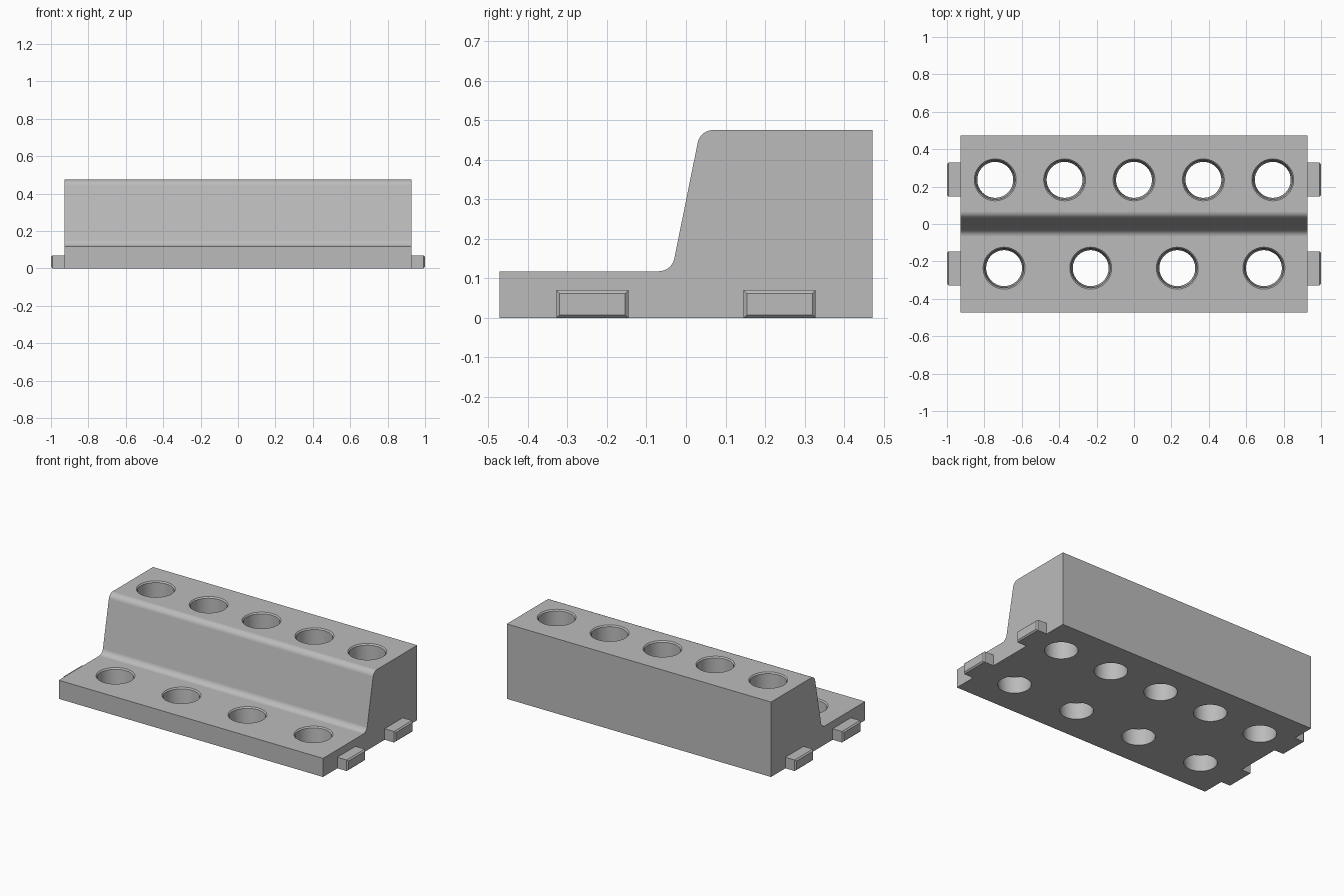
import bpy, bmesh, math
from mathutils import Vector

if "Cube" in bpy.data.objects:
    bpy.data.objects.remove(bpy.data.objects["Cube"])

HALF_X, HALF_Y = 0.927, 0.472
LOW, HIGH = 0.118, 0.475
SLOPE_Y = 0.036
FILLET = 0.04

grey = bpy.data.materials.new("light grey")
grey.use_nodes = True
colour = (0.5, 0.5, 0.5, 1)
grey.diffuse_color = colour
grey.node_tree.nodes["Principled BSDF"].inputs["Base Color"].default_value = colour


def make_object(name, bm):
    bmesh.ops.recalc_face_normals(bm, faces=bm.faces)
    mesh = bpy.data.meshes.new(name)
    bm.to_mesh(mesh)
    bm.free()
    mesh.materials.append(grey)
    obj = bpy.data.objects.new(name, mesh)
    bpy.context.collection.objects.link(obj)
    return obj


def activate(obj):
    bpy.ops.object.select_all(action='DESELECT')
    obj.select_set(True)
    bpy.context.view_layer.objects.active = obj


def rounded_corner(before, corner, after, radius, steps=10):
    """Points of an arc tangent to both sides of a corner."""
    before, corner, after = Vector(before), Vector(corner), Vector(after)
    a, b = (before - corner).normalized(), (after - corner).normalized()
    half = a.angle(b) / 2
    centre = corner + (a + b).normalized() * radius / math.sin(half)
    start = corner + a * radius / math.tan(half) - centre
    end = corner + b * radius / math.tan(half) - centre
    sweep = start.angle(end)
    return [centre + (start * math.sin((1 - i / steps) * sweep)
                      + end * math.sin(i / steps * sweep)) / math.sin(sweep)
            for i in range(steps + 1)]


def add_lathe(bm, x, y, rings, sides=64):
    """Closed solid of revolution through (radius, height) rings."""
    loops = []
    for r, z in rings:
        loops.append([bm.verts.new((x + r * math.cos(math.tau * i / sides),
                                    y + r * math.sin(math.tau * i / sides), z))
                      for i in range(sides)])
    for lower, upper in zip(loops, loops[1:]):
        for i in range(sides):
            j = (i + 1) % sides
            bm.faces.new((lower[i], lower[j], upper[j], upper[i]))
    bm.faces.new(loops[0][::-1])
    bm.faces.new(loops[-1])


# Stepped body: side profile extruded along x
front_top, foot = (-HALF_Y, LOW), (-SLOPE_Y, LOW)
brow, back_top = (SLOPE_Y, HIGH), (HALF_Y, HIGH)
profile = [(-HALF_Y, 0), front_top,
           *rounded_corner(front_top, foot, brow, FILLET),
           *rounded_corner(foot, brow, back_top, FILLET),
           back_top, (HALF_Y, 0)]
bm = bmesh.new()
end = bm.faces.new([bm.verts.new((-HALF_X, y, z)) for y, z in profile])
side = bmesh.ops.extrude_face_region(bm, geom=[end])
bmesh.ops.translate(bm, vec=(2 * HALF_X, 0, 0),
                    verts=[v for v in side["geom"] if isinstance(v, bmesh.types.BMVert)])
body = make_object("stepped_body", bm)

# Tapered through holes with chamfered rims: five above, four below
bm = bmesh.new()
for count, spacing, y, top in ((5, 0.371, 0.236, HIGH), (4, 0.463, -0.236, LOW)):
    for i in range(count):
        x = (i - (count - 1) / 2) * spacing
        add_lathe(bm, x, y, [(0.096, -0.05), (0.096, 0.01),
                             (0.105, top - 0.008), (0.119, top + 0.008)])
cutter = make_object("hole_cutter", bm)
cutter.hide_render = True

activate(body)
cut = body.modifiers.new("holes", 'BOOLEAN')
cut.operation = 'DIFFERENCE'
cut.solver = 'EXACT'
cut.object = cutter
bpy.ops.object.modifier_apply(modifier=cut.name)
bpy.data.objects.remove(cutter)

bpy.ops.object.shade_smooth_by_angle(angle=math.radians(30))
weighted = body.modifiers.new("even shading", 'WEIGHTED_NORMAL')
weighted.keep_sharp = True

# Connector tabs with chamfered ends
TAB_W, TAB_H, CHAMFER = 0.182, 0.07, 0.008
for side_name, sx in (("left", 1), ("right", -1)):
    for row, y in (("front", -0.237), ("back", 0.237)):
        bm = bmesh.new()
        sections = []
        for x, inset in ((HALF_X - 0.002, 0), (1 - CHAMFER, 0), (1, CHAMFER)):
            w = TAB_W / 2 - inset
            sections.append([bm.verts.new((sx * x, y + dy, z)) for dy, z in
                             ((-w, inset), (w, inset),
                              (w, TAB_H - inset), (-w, TAB_H - inset))])
        for a, b in zip(sections, sections[1:]):
            for i in range(4):
                j = (i + 1) % 4
                bm.faces.new((a[i], a[j], b[j], b[i]))
        bm.faces.new(sections[0])
        bm.faces.new(sections[-1])
        make_object(f"{row}_{side_name}_tab", bm)
